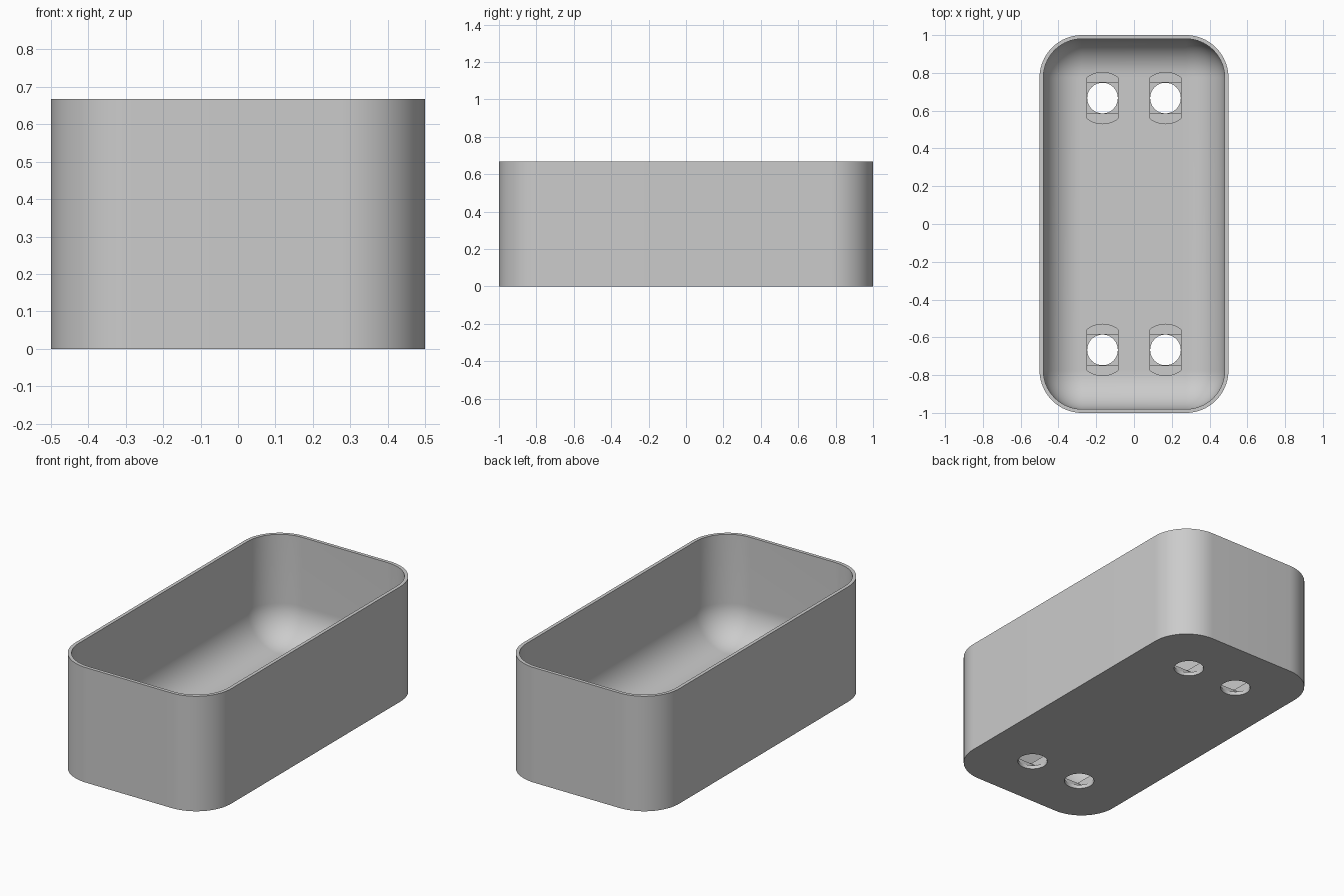
import bpy
import bmesh
import math

default_cube = bpy.data.objects.get("Cube")
if default_cube:
    bpy.data.objects.remove(default_cube, do_unlink=True)

# Overall dimensions
HALF_X, HALF_Y, HEIGHT = 0.5, 1.0, 0.667
CORNER, WALL, FLOOR, FILLET = 0.225, 0.02, 0.067, 0.2
SEGMENTS = 20

grey = bpy.data.materials.new("plain grey")
grey.use_nodes = True
colour = (0.6, 0.6, 0.6, 1.0)
grey.diffuse_color = colour
grey.node_tree.nodes["Principled BSDF"].inputs["Base Color"].default_value = colour


def make_object(name, bm):
    bmesh.ops.recalc_face_normals(bm, faces=bm.faces[:])
    mesh = bpy.data.meshes.new(name)
    bm.to_mesh(mesh)
    bm.free()
    mesh.materials.append(grey)
    obj = bpy.data.objects.new(name, mesh)
    bpy.context.collection.objects.link(obj)
    return obj


def rounded_ring(bm, inset, z):
    """Rounded rectangle of vertices, moved inwards by inset."""
    radius = CORNER - inset
    verts = []
    for quarter, (sx, sy) in enumerate([(1, 1), (-1, 1), (-1, -1), (1, -1)]):
        for i in range(SEGMENTS + 1):
            a = math.pi / 2 * (quarter + i / SEGMENTS)
            verts.append(bm.verts.new((sx * (HALF_X - CORNER) + radius * math.cos(a),
                                       sy * (HALF_Y - CORNER) + radius * math.sin(a), z)))
    return verts


def loft(bm, rings):
    for low, high in zip(rings, rings[1:]):
        for i in range(len(low)):
            j = (i + 1) % len(low)
            bm.faces.new((low[i], low[j], high[j], high[i]))
    bm.faces.new(rings[0])
    bm.faces.new(rings[-1])


# Tray: outer wall, rim, inner wall, then a round fillet into the floor
profile = [(0, 0), (0, HEIGHT), (WALL, HEIGHT)]
for i in range(SEGMENTS + 1):
    a = math.pi / 2 * i / SEGMENTS
    profile.append((WALL + FILLET * (1 - math.cos(a)),
                    FLOOR + FILLET * (1 - math.sin(a))))
bm = bmesh.new()
loft(bm, [rounded_ring(bm, inset, z) for inset, z in profile])
tray = make_object("tray", bm)


# Outlines of the stepped screw holes
def circle(radius, count=48):
    return [(radius * math.cos(2 * math.pi * i / count),
             radius * math.sin(2 * math.pi * i / count)) for i in range(count)]


def slot(half_width, radius, count=12):
    """Circle with both sides cut off straight."""
    limit = math.asin(half_width / radius)
    angles = [limit * (2 * i / count - 1) for i in range(count + 1)]
    return [(s * -radius * math.sin(a), s * radius * math.cos(a))
            for s in (1, -1) for a in angles]


square = [(0.082, 0.082), (-0.082, 0.082), (-0.082, -0.082), (0.082, -0.082)]
steps = [("hole_cutter", circle(0.081), -0.1),
         ("square_cutter", square, 0.022),
         ("slot_cutter", slot(0.083, 0.136), 0.044)]

# Cut each step at the four hole positions
bpy.context.view_layer.objects.active = tray
for name, outline, bottom in steps:
    bm = bmesh.new()
    for cx in (-1 / 6, 1 / 6):
        for cy in (-2 / 3, 2 / 3):
            loft(bm, [[bm.verts.new((cx + x, cy + y, z)) for x, y in outline]
                      for z in (bottom, 0.2)])
    cutter = make_object(name, bm)
    cutter.hide_render = True
    cut = tray.modifiers.new(name, 'BOOLEAN')
    cut.operation = 'DIFFERENCE'
    cut.solver = 'EXACT'
    cut.object = cutter
    bpy.ops.object.modifier_apply(modifier=name)
    bpy.data.objects.remove(cutter, do_unlink=True)

# Smooth curved walls, sharp rim and hole edges
bpy.ops.object.select_all(action='DESELECT')
tray.select_set(True)
bpy.ops.object.shade_smooth_by_angle(angle=math.radians(30))
